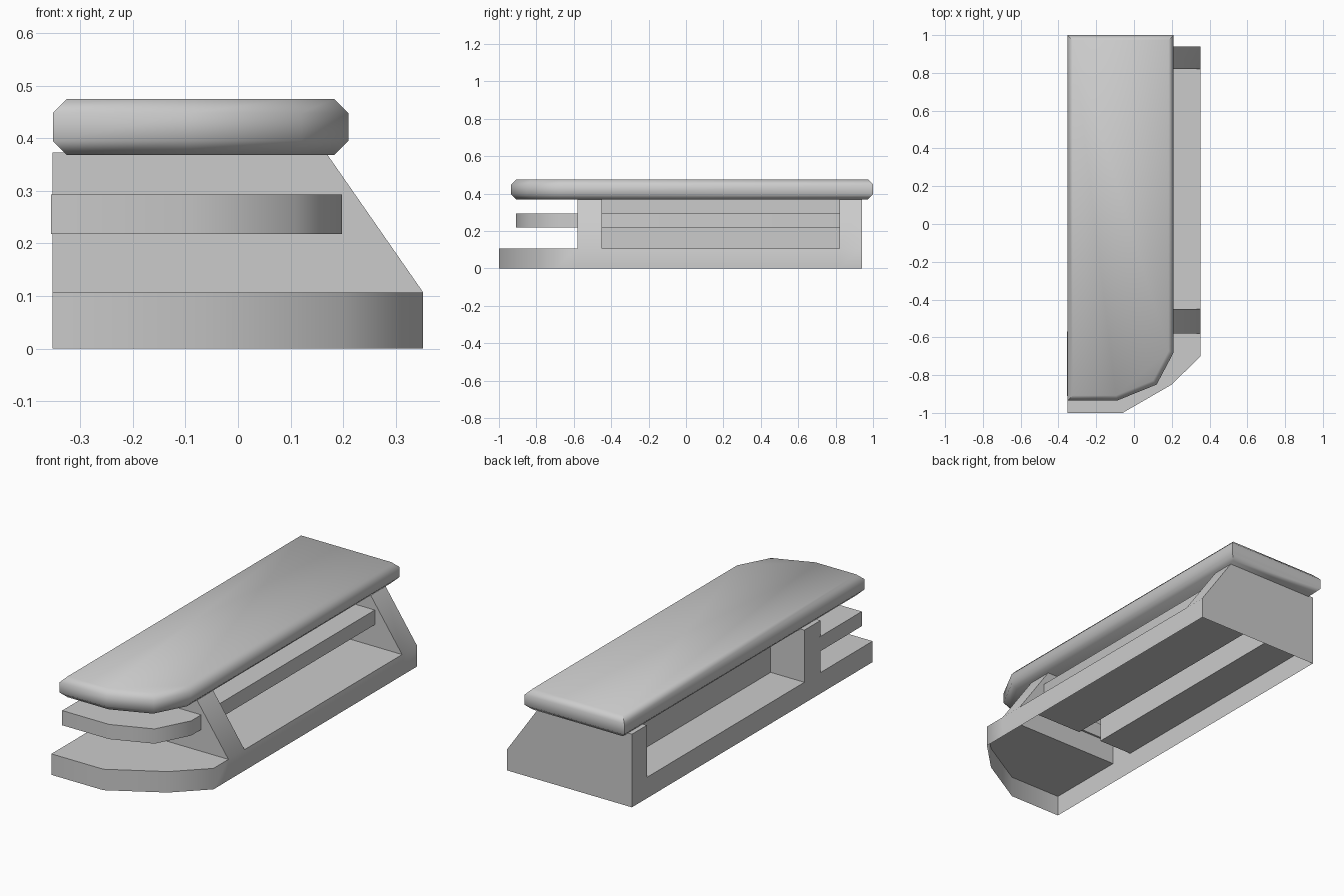
import bpy, bmesh, math

if "Cube" in bpy.data.objects:
    bpy.data.objects.remove(bpy.data.objects["Cube"])


def finish(name, bm, angle=50):
    bmesh.ops.remove_doubles(bm, verts=bm.verts, dist=0.0005)
    bmesh.ops.recalc_face_normals(bm, faces=bm.faces)
    me = bpy.data.meshes.new(name)
    bm.to_mesh(me)
    bm.free()
    ob = bpy.data.objects.new(name, me)
    bpy.context.collection.objects.link(ob)
    bpy.ops.object.select_all(action='DESELECT')
    ob.select_set(True)
    bpy.context.view_layer.objects.active = ob
    bpy.ops.object.shade_smooth_by_angle(angle=math.radians(angle))
    return ob


def face(bm, pts):
    return bm.faces.new([bm.verts.new(p) for p in pts])


def walls(bm, low, high, z0, z1):
    n = len(low)
    for i in range(n):
        j = (i + 1) % n
        face(bm, [(*low[i], z0), (*low[j], z0), (*high[j], z1), (*high[i], z1)])


def slab(name, outline, z0, z1, chamfer=0.0):
    bm = bmesh.new()
    walls(bm, outline, outline, z0, z1)
    face(bm, [(*p, z0) for p in outline])
    face(bm, [(*p, z1) for p in outline])
    bmesh.ops.remove_doubles(bm, verts=bm.verts, dist=0.0005)
    bmesh.ops.recalc_face_normals(bm, faces=bm.faces)
    if chamfer:
        rim = [e for e in bm.edges if abs(e.verts[0].co.z - e.verts[1].co.z) < 1e-4]
        bmesh.ops.bevel(bm, geom=rim, offset=chamfer, offset_type='OFFSET',
                        segments=1, profile=0.5, affect='EDGES')
    return finish(name, bm)


L, R = -0.353, 0.352          # left and right sides
Y0, Y1, Y2, Y3 = -0.58, -0.45, 0.82, 0.94   # front post, rear post
WL, WR = -0.163, -0.028       # central wall
Z1, Z2, RT = 0.107, 0.373, 0.167

# Hollow body: open-bottomed base, two sloped posts and a central wall
bm = bmesh.new()
front = [(L, -1), (-0.06, -1), (0.2, -0.85), (R, -0.7)]
base = front + [(R, Y0), (R, Y1), (R, Y2), (R, Y3),
                (L, Y3), (L, Y2), (L, Y1), (L, Y0)]
walls(bm, base, base, 0, Z1)
face(bm, [(*p, Z1) for p in front + [(R, Y0), (L, Y0)]])
for a, b in ((L, WL), (WR, R)):
    face(bm, [(a, Y1, Z1), (b, Y1, Z1), (b, Y2, Z1), (a, Y2, Z1)])
plan = [(L, Y0), (R, Y0), (R, Y1), (WR, Y1), (WR, Y2), (R, Y2),
        (R, Y3), (L, Y3), (L, Y2), (WL, Y2), (WL, Y1), (L, Y1)]
top = [(RT if x == R else x, y) for x, y in plan]
walls(bm, plan, top, Z1, Z2)
face(bm, [(*p, Z2) for p in top])
finish("hollow_body", bm)

# Middle shelf: wide at the front, narrow strip along the right of the wall
slab("middle_shelf",
     [(-0.355, -0.91), (-0.09, -0.91), (0.11, -0.83), (0.198, -0.66),
      (0.198, Y2), (WR - 0.01, Y2), (WR - 0.01, Y0 + 0.01), (-0.355, Y0 + 0.01)],
     0.218, 0.293)

# Chamfered counter top
slab("counter_top",
     [(-0.352, -0.935), (-0.09, -0.935), (0.12, -0.85), (0.21, -0.68),
      (0.21, 1.0), (-0.352, 1.0)],
     0.368, 0.475, 0.027)
